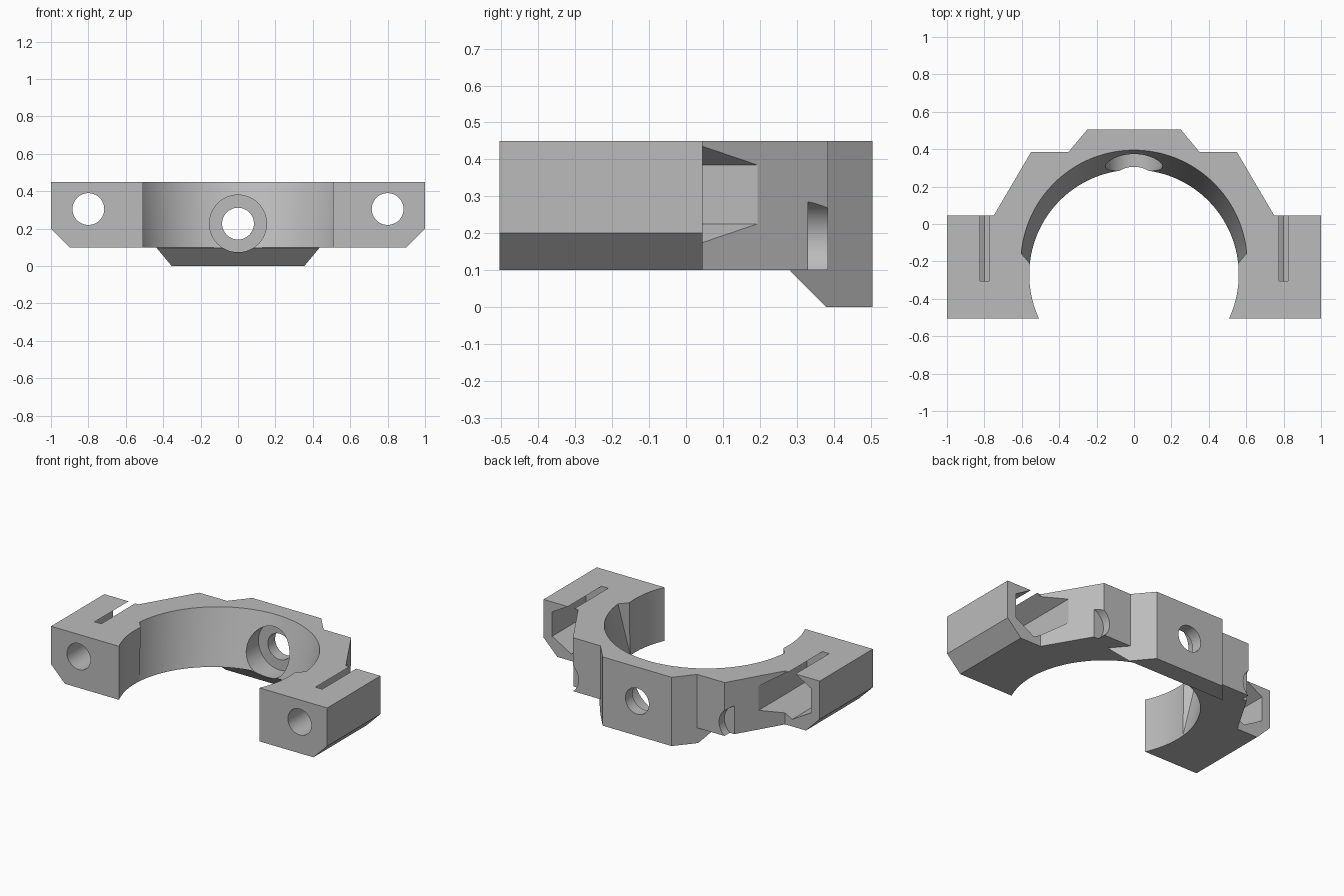
import bpy, bmesh
from math import sin, cos, pi, radians

cube = bpy.data.objects.get("Cube")
if cube:
    bpy.data.objects.remove(cube, do_unlink=True)

gray = bpy.data.materials.new("light gray")
gray.use_nodes = True
gray.diffuse_color = (0.5, 0.5, 0.5, 1)
gray.node_tree.nodes["Principled BSDF"].inputs["Base Color"].default_value = (0.5, 0.5, 0.5, 1)


def loft(name, start, end):
    """Closed solid between two matching rings of points."""
    bm = bmesh.new()
    a = [bm.verts.new(p) for p in start]
    b = [bm.verts.new(p) for p in end]
    bm.faces.new(a)
    bm.faces.new(b)
    n = len(a)
    for i in range(n):
        j = (i + 1) % n
        bm.faces.new((a[i], a[j], b[j], b[i]))
    bmesh.ops.recalc_face_normals(bm, faces=bm.faces)
    mesh = bpy.data.meshes.new(name)
    bm.to_mesh(mesh)
    bm.free()
    mesh.materials.append(gray)
    ob = bpy.data.objects.new(name, mesh)
    bpy.context.collection.objects.link(ob)
    return ob


def prism_z(name, pts, z0, z1):
    return loft(name, [(x, y, z0) for x, y in pts], [(x, y, z1) for x, y in pts])


def prism_y(name, pts, y0, y1):
    return loft(name, [(x, y0, z) for x, z in pts], [(x, y1, z) for x, z in pts])


def prism_x(name, pts, x0, x1):
    return loft(name, [(x0, y, z) for y, z in pts], [(x1, y, z) for y, z in pts])


def circle(cx, cy, r, n=48, start=0.0):
    return [(cx + r * cos(start + 2 * pi * i / n), cy + r * sin(start + 2 * pi * i / n))
            for i in range(n)]


def mirrored(pts):
    return pts + [(-x, y) for x, y in reversed(pts)]


def combine(target, tool, operation="DIFFERENCE"):
    mod = target.modifiers.new("combine", "BOOLEAN")
    mod.operation = operation
    mod.solver = "EXACT"
    mod.object = tool
    bpy.ops.object.select_all(action="DESELECT")
    bpy.context.view_layer.objects.active = target
    target.select_set(True)
    bpy.ops.object.modifier_apply(modifier=mod.name)
    bpy.data.objects.remove(tool, do_unlink=True)


# Main half-ring body with the two clamp ears
outline = mirrored([(1, -0.505), (1, 0.045), (0.75, 0.045), (0.55, 0.385)])
clamp = prism_z("clamp_body", outline, 0.10, 0.45)

# Bevel under the outer edge of each ear
for s in (-1, 1):
    combine(clamp, prism_y("ear_bevel", [(s * 0.88, 0.08), (s * 1.02, 0.08), (s * 1.02, 0.22)], -0.6, 0.1))

# Rear block with a lip below the body, sloped on its front underside
block = prism_z("rear_block", mirrored([(0.435, 0.283), (0.25, 0.505)]), 0, 0.45)
combine(block, prism_x("lip_slope", [(0.27, 0.11), (0.39, -0.01), (0.27, -0.01)], -0.6, 0.6))
combine(clamp, block, "UNION")

# Round opening
combine(clamp, prism_z("opening", circle(0, -0.27, 0.56, 128), -0.1, 0.6))


# Leaning flare that widens the rear of the opening toward the top
def flare_ring(z):
    t = (z - 0.10) / 0.35
    r, cy = 0.56 + 0.045 * t, -0.27 + 0.06 * t
    arc = [radians(5 + 170 * i / 72) for i in range(73)]
    ring = [(r * cos(a), cy + r * sin(a), z) for a in arc]
    return ring + [(-0.5, -0.277, z), (0.5, -0.277, z)]


combine(clamp, loft("flare", flare_ring(0.102), flare_ring(0.5)))

# Rear screw hole, counterbored from inside
combine(clamp, prism_y("rear_hole", circle(0, 0.227, 0.085), 0.1, 0.6))
combine(clamp, prism_y("rear_counterbore", circle(0, 0.227, 0.153), 0.1, 0.43))

# Ear bolt holes, hexagonal nut pockets and small round recesses
for s in (-1, 1):
    combine(clamp, prism_y("bolt_hole", circle(s * 0.8, 0.305, 0.085), -0.6, 0.1))
    combine(clamp, prism_y("nut_pocket", circle(s * 0.8, 0.305, 0.159, 6, pi / 2), -0.305, 0.5))
    combine(clamp, prism_y("round_recess", circle(s * 0.617, 0.183, 0.108), 0.33, 0.6))

bpy.ops.object.select_all(action="DESELECT")
clamp.select_set(True)
bpy.context.view_layer.objects.active = clamp
bpy.ops.object.shade_smooth_by_angle(angle=radians(20))
